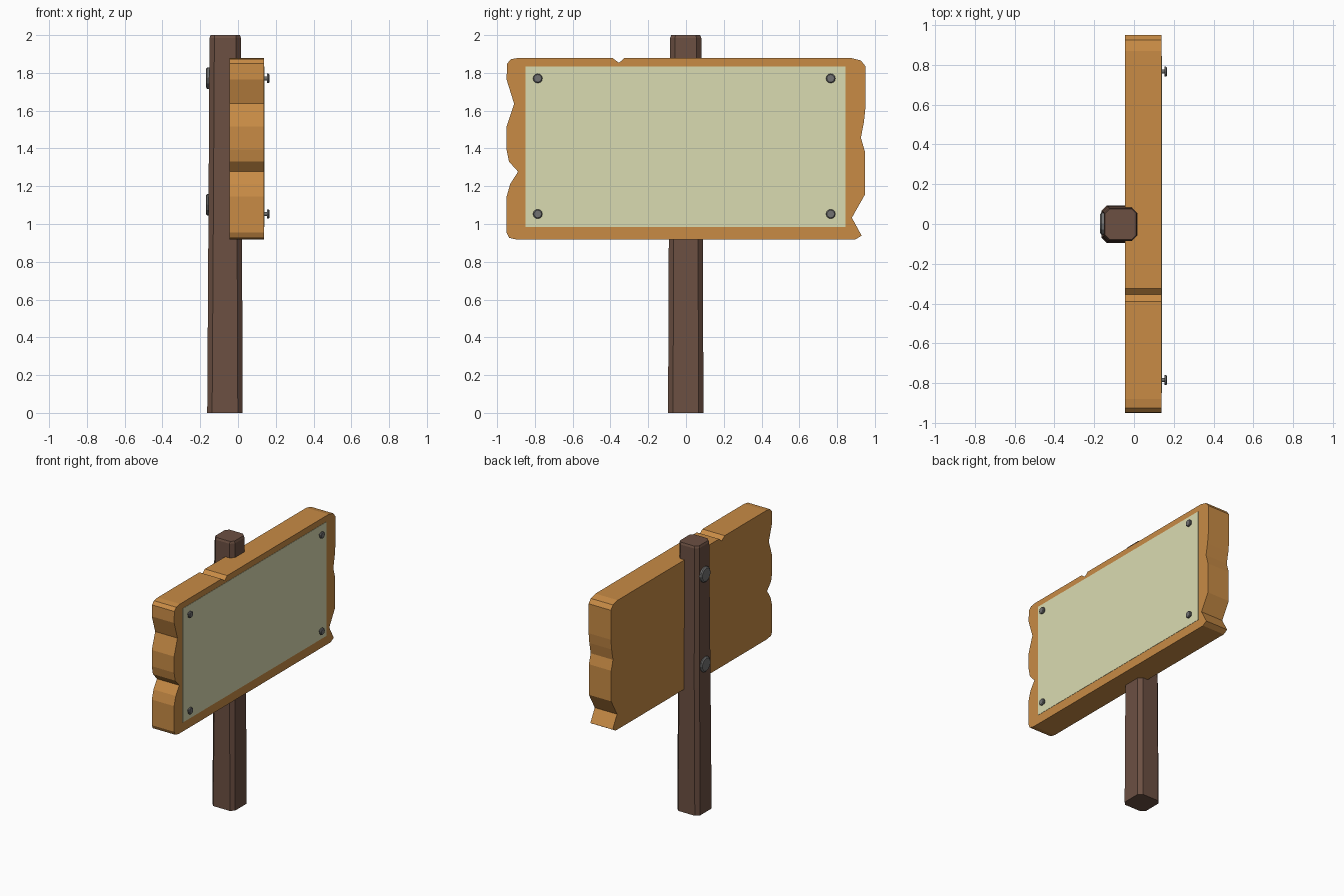
import bpy, bmesh
from math import pi, cos, sin

if "Cube" in bpy.data.objects:
    bpy.data.objects.remove(bpy.data.objects["Cube"])


def material(name, rgb):
    m = bpy.data.materials.new(name)
    m.diffuse_color = (*rgb, 1)
    m.use_nodes = True
    m.node_tree.nodes["Principled BSDF"].inputs["Base Color"].default_value = m.diffuse_color
    return m


post_wood = material("dark_wood", (0.15, 0.08, 0.055))
board_wood = material("light_wood", (0.58, 0.26, 0.06))
paper_mat = material("paper", (0.70, 0.71, 0.44))
metal = material("metal", (0.17, 0.17, 0.17))


def loft(name, rings, mat):
    """Closed solid through rings of equal point count."""
    bm = bmesh.new()
    loops = [[bm.verts.new(p) for p in r] for r in rings]
    n = len(loops[0])
    for a, b in zip(loops, loops[1:]):
        for i in range(n):
            j = (i + 1) % n
            bm.faces.new((a[i], a[j], b[j], b[i]))
    bm.faces.new(loops[0])
    bm.faces.new(loops[-1])
    bmesh.ops.recalc_face_normals(bm, faces=bm.faces)
    me = bpy.data.meshes.new(name)
    bm.to_mesh(me)
    bm.free()
    me.materials.append(mat)
    ob = bpy.data.objects.new(name, me)
    bpy.context.collection.objects.link(ob)
    return ob


def post_ring(z, x0, x1, y0, y1, c=0.026):
    return [(x0 + c, y0, z), (x1 - c, y0, z), (x1, y0 + c, z), (x1, y1 - c, z),
            (x1 - c, y1, z), (x0 + c, y1, z), (x0, y1 - c, z), (x0, y0 + c, z)]


def lathe_x(name, y, z, profile, mat, n=12):
    """Turned part along x from (x, radius) pairs."""
    rings = [[(x, y + r * cos(2 * pi * i / n), z + r * sin(2 * pi * i / n))
              for i in range(n)] for x, r in profile]
    return loft(name, rings, mat)


# tapered, chamfered post
loft("post", [post_ring(0, -0.163, 0.025, -0.095, 0.092),
              post_ring(0.95, -0.157, 0.021, -0.091, 0.09),
              post_ring(1.985, -0.151, 0.016, -0.084, 0.081),
              post_ring(2.0, -0.145, 0.010, -0.078, 0.075, 0.022)], post_wood)

# weathered board: outline in y, z
outline = [(-0.88, 1.88), (-0.39, 1.88), (-0.355, 1.853), (-0.325, 1.88),
           (0.87, 1.88), (0.926, 1.866), (0.95, 1.835), (0.95, 1.615),
           (0.942, 1.54), (0.926, 1.457), (0.947, 1.383), (0.947, 1.155),
           (0.878, 1.033), (0.93, 0.938), (0.894, 0.917), (-0.894, 0.917),
           (-0.937, 0.927), (-0.95, 0.954), (-0.95, 1.145), (-0.93, 1.213),
           (-0.889, 1.277), (-0.937, 1.33), (-0.95, 1.394), (-0.95, 1.515),
           (-0.91, 1.637), (-0.95, 1.765), (-0.947, 1.85), (-0.925, 1.873)]
loft("board", [[(x, y, z) for y, z in outline] for x in (-0.046, 0.138)], board_wood)

# paper sheet on the board
sheet = [(-0.85, 0.985), (0.845, 0.985), (0.845, 1.835), (-0.85, 1.835)]
loft("paper", [[(x, y, z) for y, z in sheet] for x in (0.137, 0.14)], paper_mat)

# corner nails
for y in (-0.785, 0.766):
    for z in (1.053, 1.771):
        lathe_x("nail", y, z, [(0.13, 0.01), (0.153, 0.01), (0.153, 0.025),
                               (0.162, 0.025), (0.166, 0.02)], metal)

# large bolts on the back of the post
for z in (1.102, 1.772):
    lathe_x("bolt", 0.002, z, [(-0.14, 0.057), (-0.163, 0.057), (-0.17, 0.048)], metal)
